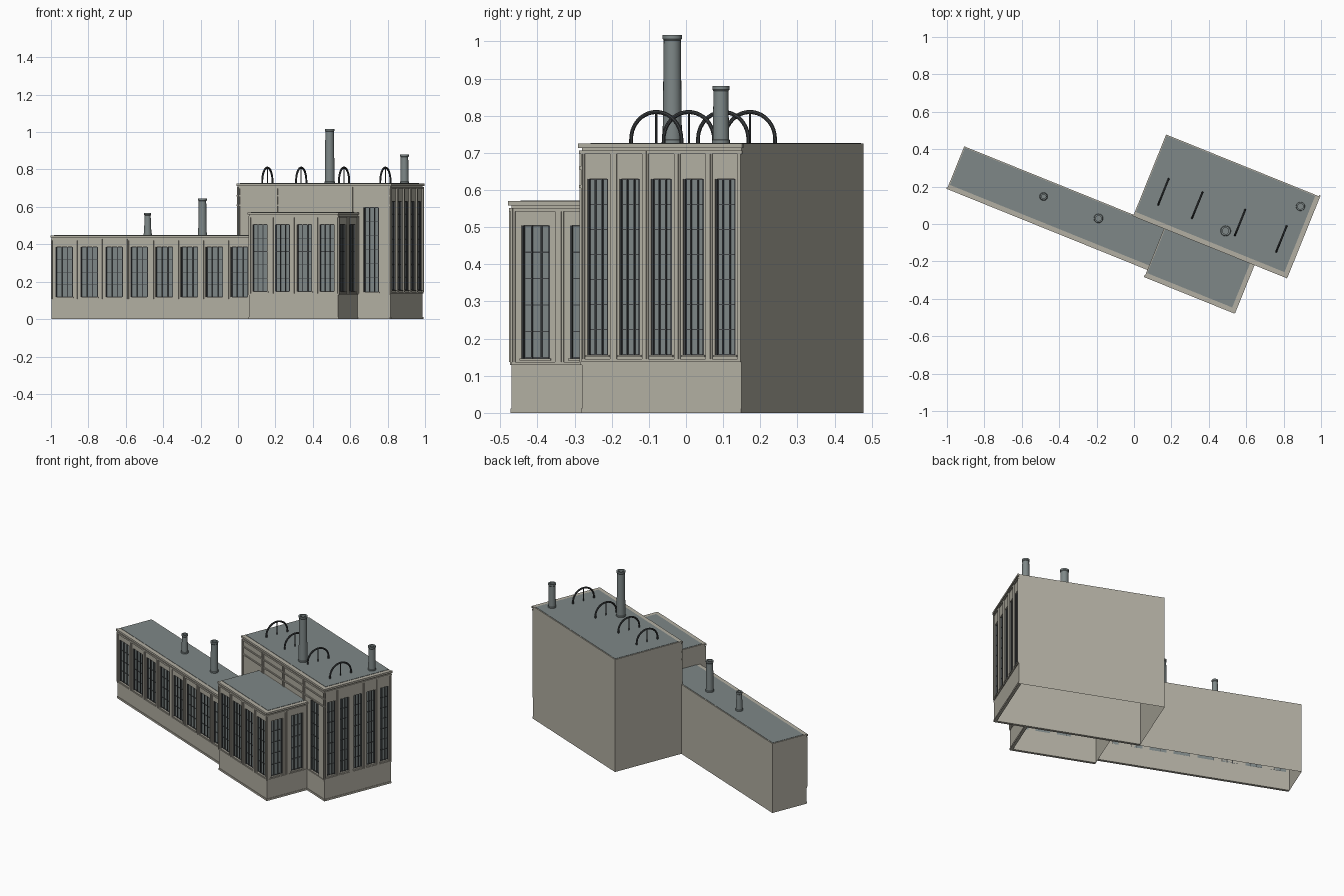
import bpy
import bmesh
from math import radians, sin, cos, pi
from mathutils import Matrix, Vector

if "Cube" in bpy.data.objects:
    bpy.data.objects.remove(bpy.data.objects["Cube"], do_unlink=True)


def material(name, rgb):
    m = bpy.data.materials.new(name)
    m.use_nodes = True
    m.diffuse_color = (*rgb, 1)
    m.node_tree.nodes["Principled BSDF"].inputs["Base Color"].default_value = (*rgb, 1)
    return m


STONE = material("warm stone", (0.45, 0.43, 0.365))
SLATE = material("slate grey", (0.21, 0.245, 0.245))
IRON = material("dark iron", (0.05, 0.055, 0.058))
TURN = Matrix.Rotation(radians(-22), 4, "Z")


def box(bm, a, b):
    a, b = Vector(a), Vector(b)
    size = [abs(q - p) for p, q in zip(a, b)]
    place = Matrix.Translation((a + b) / 2) @ Matrix.Diagonal((*size, 1))
    return bmesh.ops.create_cube(bm, size=1, matrix=place)["verts"]


def finish(bm, name, mat, matrix=TURN):
    mesh = bpy.data.meshes.new(name)
    bm.to_mesh(mesh)
    bm.free()
    mesh.materials.append(mat)
    ob = bpy.data.objects.new(name, mesh)
    bpy.context.collection.objects.link(ob)
    ob.matrix_world = matrix
    return ob


def activate(ob):
    bpy.ops.object.select_all(action="DESELECT")
    ob.select_set(True)
    bpy.context.view_layer.objects.active = ob


RECESS = 0.014


def shell(name, u0, u1, v0, v1, h, right_set, right_rim):
    """Hollow block without a floor, its long front set back for the facade."""
    bm = bmesh.new()
    box(bm, (u0, v0 + RECESS, 0), (u1 - right_set, v1, h))
    floor = [f for f in bm.faces if f.normal.z < -0.5]
    bmesh.ops.delete(bm, geom=floor, context="FACES_ONLY")
    finish(bm, name + "_walls", STONE)
    bm = bmesh.new()
    box(bm, (u0 + 0.006, v0 + 0.018, h - 0.002), (u1 - right_rim, v1 - 0.006, h + 0.002))
    finish(bm, name + "_roof", SLATE)


def facade(name, at, length, bays, width, plinth, z0, z1, h, rows, pier, glazed=None):
    """Wall layer with openings; at maps (along, outward, up) to the plan."""
    stone, glass, bars = bmesh.new(), bmesh.new(), bmesh.new()

    def put(bm, s0, s1, d0, d1, low, high):
        box(bm, at(s0, d0, low), at(s1, d1, high))

    # Wall below and above the windows, base, sill and cornice bands
    put(stone, 0, length, -RECESS, 0, 0, z0)
    put(stone, 0, length, -RECESS, 0, z1, h)
    put(stone, 0, length, 0, 0.003, 0, 0.012)
    put(stone, 0, length, 0, 0.004, plinth - 0.008, plinth)
    put(stone, -0.004, length + 0.006, 0, 0.008, h - 0.012, h)
    put(stone, 0, length + 0.004, 0, 0.006, h - 0.028, h - 0.018)

    step = length / bays
    glazed = range(bays) if glazed is None else glazed
    edge = 0
    for i in glazed:
        mid = (i + 0.5) * step
        left, right = mid - width / 2, mid + width / 2
        put(stone, edge, left, -RECESS, 0, z0, z1)
        edge = right
        put(stone, left - 0.004, right + 0.004, 0, 0.004, z0 - 0.006, z0)
        put(glass, left, right, -RECESS, -RECESS + 0.003, z0, z1)
        # Outer frame, two uprights and the crossbars
        for s in (left, right - 0.005):
            put(bars, s, s + 0.005, -RECESS, -0.003, z0, z1)
        for k in (1, 2):
            s = left + width * k / 3
            put(bars, s - 0.002, s + 0.002, -RECESS, -0.006, z0, z1)
        for k in range(rows + 1):
            z = z0 + 0.0015 + (z1 - z0 - 0.003) * k / rows
            put(bars, left, right, -RECESS, -0.008, z - 0.0015, z + 0.0015)
    put(stone, edge, length, -RECESS, 0, z0, z1)

    # Pilasters with a raised centre strip on every bay line
    for i in range(bays + 1):
        for w, d in ((pier, 0.004), (pier * 0.5, 0.007)):
            s0, s1 = max(0, i * step - w / 2), min(length, i * step + w / 2)
            put(stone, s0, s1, 0, d, plinth, h - 0.02)
    finish(stone, name + "_facade", STONE)
    finish(glass, name + "_glass", SLATE)
    finish(bars, name + "_window_bars", IRON)


def front(u, v):
    return lambda s, d, z: (u + s, v - d, z)


def side(u, v):
    return lambda s, d, z: (u + d, v + s, z)


# Long low wing
shell("wing", -0.997, 0.158, -0.193, 0.045, 0.447, 0, 0)
facade("wing_front", front(-0.997, -0.193), 1.155, 8, 0.1, 0.108, 0.118, 0.385, 0.447, 4, 0.024)

# Middle block
shell("annex", 0.158, 0.672, -0.235, 0.045, 0.57, RECESS, 0.018)
facade("annex_front", front(0.158, -0.235), 0.514, 4, 0.087, 0.137, 0.147, 0.505, 0.57, 5, 0.024)
facade("annex_side", side(0.672, -0.235), 0.28, 2, 0.082, 0.137, 0.147, 0.505, 0.57, 5, 0.024)

# Tall main hall
shell("hall", -0.02, 0.86, 0.045, 0.508, 0.725, RECESS, 0.018)
facade("hall_front", front(-0.02, 0.045), 0.88, 4, 0.087, 0.137, 0.145, 0.597, 0.725, 6, 0.024, [3])
facade("hall_side", side(0.86, 0.045), 0.463, 5, 0.06, 0.145, 0.156, 0.63, 0.725, 7, 0.018)

# Ledges along the upper front of the hall
bm = bmesh.new()
for z in (0.605, 0.655):
    box(bm, (-0.024, 0.039, z), (0.864, 0.045, z + 0.008))
finish(bm, "hall_ledges", STONE)


def chimney(name, x, y, base, top, r0, r1):
    """Tapered hollow stack with a flared rim, turned from a profile."""
    lip = r1 + 0.003
    profile = [(r0, base), (r0, base + 0.012), (r0 - 0.002, base + 0.014), (r1, top - 0.014),
               (lip, top - 0.01), (lip, top), (r1 * 0.72, top), (r1 * 0.72, top - 0.05), (0, top - 0.05)]
    bm = bmesh.new()
    verts = [bm.verts.new((r, 0, z)) for r, z in profile]
    edges = [bm.edges.new(pair) for pair in zip(verts, verts[1:])]
    bmesh.ops.spin(bm, geom=verts + edges, cent=(0, 0, 0), axis=(0, 0, 1), angle=2 * pi, steps=20)
    bmesh.ops.remove_doubles(bm, verts=bm.verts, dist=0.0001)
    bmesh.ops.recalc_face_normals(bm, faces=bm.faces)
    activate(finish(bm, name, SLATE, Matrix.Translation((x, y, 0))))
    bpy.ops.object.shade_smooth_by_angle(angle=radians(35))


chimney("hall_tall_chimney", 0.49, -0.037, 0.722, 1.017, 0.028, 0.023)
chimney("hall_short_chimney", 0.89, 0.094, 0.722, 0.88, 0.024, 0.02)
chimney("wing_tall_chimney", -0.19, 0.03, 0.445, 0.645, 0.025, 0.02)
chimney("wing_short_chimney", -0.483, 0.147, 0.445, 0.568, 0.022, 0.016)


def tube(name, points, radius, matrix):
    curve = bpy.data.curves.new(name, "CURVE")
    curve.dimensions = "3D"
    curve.bevel_depth = radius
    curve.bevel_resolution = 2
    spline = curve.splines.new("POLY")
    spline.points.add(len(points) - 1)
    for p, co in zip(spline.points, points):
        p.co = (*co, 1)
    curve.materials.append(IRON)
    ob = bpy.data.objects.new(name, curve)
    bpy.context.collection.objects.link(ob)
    ob.matrix_world = matrix
    activate(ob)
    bpy.ops.object.convert(target="MESH")
    bpy.ops.object.shade_smooth_by_angle(angle=radians(40))


# Roof hoops with a centre post
for x, y in ((0.157, 0.172), (0.338, 0.1), (0.567, 0.0075), (0.788, -0.08)):
    place = Matrix.Translation((x, y, 0.737)) @ TURN
    arc = [(0, 0.073 * cos(a * pi / 20), 0.073 * sin(a * pi / 20)) for a in range(21)]
    legs = [(0, 0.073, -0.012)] + arc + [(0, -0.073, -0.012)]
    tube("roof_hoop", legs, 0.0055, place)
    tube("hoop_post", [(0, 0, -0.012), (0, 0, 0.073)], 0.003, place)
